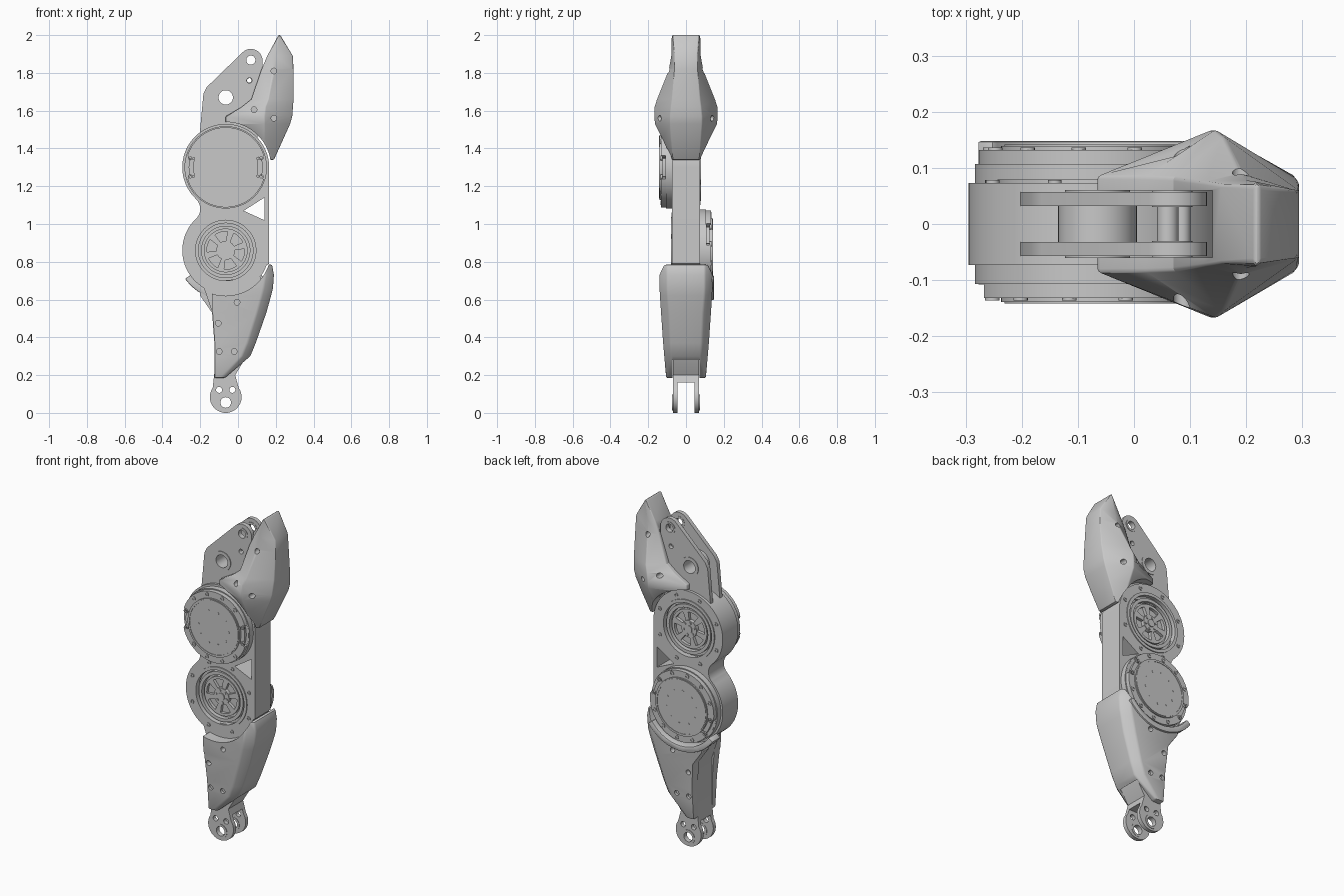
import bpy, bmesh, math
from math import cos, sin, radians

if "Cube" in bpy.data.objects:
    bpy.data.objects.remove(bpy.data.objects["Cube"], do_unlink=True)

GREY = (0.58, 0.58, 0.58, 1)
metal = bpy.data.materials.new("plain grey")
metal.use_nodes = True
metal.diffuse_color = GREY
metal.node_tree.nodes["Principled BSDF"].inputs["Base Color"].default_value = GREY

CX, UP, LOW = -0.065, 1.30, 0.86   # shared joint axis x, joint heights
HALF = 0.073                       # half thickness of the main body


def make(name, bm):
    bmesh.ops.recalc_face_normals(bm, faces=bm.faces)
    mesh = bpy.data.meshes.new(name)
    bm.to_mesh(mesh)
    bm.free()
    mesh.materials.append(metal)
    ob = bpy.data.objects.new(name, mesh)
    bpy.context.collection.objects.link(ob)
    return ob


def arc(x, z, r, a0, a1, n=24):
    steps = [radians(a0 + (a1 - a0) * i / n) for i in range(n + 1)]
    return [(x + r * cos(a), z + r * sin(a)) for a in steps]


def prism(name, pts, y0, y1):
    """Extrude an x-z outline along y."""
    bm = bmesh.new()
    a = [bm.verts.new((x, y0, z)) for x, z in pts]
    b = [bm.verts.new((x, y1, z)) for x, z in pts]
    bm.faces.new(a)
    bm.faces.new(b)
    for i in range(len(pts)):
        j = (i + 1) % len(pts)
        bm.faces.new((a[i], a[j], b[j], b[i]))
    return make(name, bm)


def disc(name, x, z, r, y0, y1, n=48):
    return prism(name, arc(x, z, r, 0, 360, n)[:-1], y0, y1)


def ring(name, x, z, r0, r1, y0, y1, n=48):
    """Tube along y with inner radius r0 and outer radius r1."""
    bm = bmesh.new()
    loops = [[bm.verts.new((px, y, pz)) for px, pz in arc(x, z, r, 0, 360, n)[:-1]]
             for r, y in ((r0, y0), (r1, y0), (r1, y1), (r0, y1))]
    for k in range(4):
        p, q = loops[k], loops[(k + 1) % 4]
        for i in range(n):
            j = (i + 1) % n
            bm.faces.new((p[i], p[j], q[j], q[i]))
    return make(name, bm)


def loft(name, rows):
    """Skin mirrored sections; each row is z and rear, bulge, nose (x, y) pairs."""
    bm = bmesh.new()
    secs = []
    for z, *pts in rows:
        full = pts + [(x, -y) for x, y in reversed(pts)]
        secs.append([bm.verts.new((x, y, z)) for x, y in full])
    for p, q in zip(secs, secs[1:]):
        for i in range(len(p)):
            j = (i + 1) % len(p)
            bm.faces.new((p[i], p[j], q[j], q[i]))
    bm.faces.new(secs[0])
    bm.faces.new(secs[-1])
    return make(name, bm)


def bake(ob):
    dg = bpy.context.evaluated_depsgraph_get()
    mesh = bpy.data.meshes.new_from_object(ob.evaluated_get(dg))
    ob.modifiers.clear()
    ob.data = mesh


def bevel(ob, width):
    m = ob.modifiers.new("soft edges", "BEVEL")
    m.width, m.segments, m.limit_method = width, 2, "ANGLE"
    m.angle_limit = radians(35)
    bake(ob)


def cut(ob, *cutters):
    for c in cutters:
        c.hide_render = True
        m = ob.modifiers.new("cut", "BOOLEAN")
        m.operation, m.solver, m.object = "DIFFERENCE", "EXACT", c
        bake(ob)
        bpy.data.objects.remove(c, do_unlink=True)


def box(x0, x1, y0, y1, z0, z1):
    return prism("cutter", [(x0, z0), (x1, z0), (x1, z1), (x0, z1)], y0, y1)


def drill(ob, holes, y0=-0.3, y1=0.3):
    cut(ob, *[disc("cutter", x, z, r, y0, y1, 24) for x, z, r in holes])


# Main body: two joint housings joined by a waisted web
outline = (arc(CX, UP, 0.23, 0, 226.7, 48) + arc(-0.272, 1.08, 0.072, 46.7, -46.7, 12)
           + arc(CX, LOW, 0.23, 133.3, 340, 40) + [(0.165, 0.79)])
body = prism("main_body", outline, -HALF, HALF)
cut(body, prism("cutter", [(0.03, 1.07), (0.14, 1.02), (0.14, 1.14)], -0.2, 0.2))


# Spoked bearing sunk into one face of the body
def bearing(side, z):
    def y(d):
        return side * (HALF + d)
    cut(body, disc("cutter", CX, z, 0.163, y(-0.03), y(0.02)))
    ring("bearing_rim", CX, z, 0.16, 0.178, y(-0.02), y(0.006))
    ring("bearing_inner_ring", CX, z, 0.128, 0.147, y(-0.04), y(-0.004))
    ring("bearing_spoke_ring", CX, z, 0.1, 0.116, y(-0.04), y(-0.012))
    disc("bearing_hub", CX, z, 0.05, y(-0.04), y(-0.008), 32)
    disc("bearing_hub_cap", CX, z, 0.022, y(-0.02), y(-0.002), 24)
    for k in range(6):
        a = 60 * k + 15
        spoke = arc(CX, z, 0.04, a - 14, a + 14, 2) + arc(CX, z, 0.108, a + 10, a - 10, 4)
        prism("bearing_spoke", spoke, y(-0.04), y(-0.012))
        bx, bz = arc(CX, z, 0.036, a + 30, a + 30, 1)[0]
        disc("hub_bolt", bx, bz, 0.007, y(-0.02), y(-0.003), 12)
    for k in range(8):
        bx, bz = arc(CX, z, 0.203, 45 * k + 22, 45 * k + 22, 1)[0]
        ring("housing_bolt", bx, bz, 0.006, 0.012, y(-0.01), y(0.005), 16)


# Raised motor drum with stepped cap and notched flange
def drum(side, z, turn):
    def y(d):
        return side * d
    disc("drum_base", CX, z, 0.218, y(0.06), y(0.107), 64)
    flange = ring("drum_flange", CX, z, 0.16, 0.212, y(0.1), y(0.132), 64)
    for a in (turn, turn + 180):
        wedge = arc(CX, z, 0.15, a - 17, a + 17, 4) + arc(CX, z, 0.25, a + 17, a - 17, 4)
        cut(flange, prism("cutter", wedge, y(0.108), y(0.2)))
        tab = arc(CX, z, 0.15, a - 14, a + 14, 4) + arc(CX, z, 0.196, a + 14, a - 14, 4)
        prism("drum_tab", tab, y(0.1), y(0.124))
    disc("drum_cap", CX, z, 0.172, y(0.1), y(0.139), 64)
    ring("drum_cap_lip", CX, z, 0.158, 0.166, y(0.13), y(0.142), 64)
    for k in range(12):
        a = turn + 30 * k + 15
        bx, bz = arc(CX, z, 0.194, a, a, 1)[0]
        ring("drum_bolt", bx, bz, 0.006, 0.013, y(0.125), y(0.136), 16)
    for k in range(10):
        a = turn + 36 * k
        bx, bz = arc(CX, z, 0.1, a, a, 1)[0]
        disc("cap_dimple", bx, bz, 0.006, y(0.13), y(0.141), 8)


bearing(-1, LOW)
bearing(1, UP)
drum(-1, UP, 0)
drum(1, LOW, 25)

# Upper bracket: twin plates with bushing and spacers
plate_outline = ([(-0.208, 1.42), (0.1, 1.42), (0.13, 1.84)] + arc(0.068, 1.865, 0.062, 0, 135, 14)
                 + [(-0.165, 1.725), (-0.183, 1.69)])
PIVOT = (CX, 1.67)
for s in (-1, 1):
    plate = prism("upper_plate", plate_outline, s * 0.032, s * 0.057)
    drill(plate, [(*PIVOT, 0.05), (0.068, 1.868, 0.026), (0.06, 1.76, 0.014)])
    ring("plate_bushing", 0.068, 1.868, 0.024, 0.036, s * 0.03, s * 0.06, 32)
ring("pivot_bushing", *PIVOT, 0.038, 0.058, -0.061, 0.061)
ring("pivot_spacer", *PIVOT, 0.038, 0.07, -0.034, 0.034)
ring("small_spacer", 0.06, 1.76, 0.012, 0.019, -0.034, 0.034, 24)

# Upper cover: flared shell, slotted for the plates and scooped round the joint
upper = loft("upper_cover", [
    (2.00, (0.214, 0.066), (0.219, 0.075), (0.224, 0.066)),
    (1.89, (0.155, 0.07), (0.2, 0.078), (0.29, 0.06)),
    (1.82, (0.125, 0.075), (0.19, 0.09), (0.294, 0.062)),
    (1.66, (0.07, 0.082), (0.16, 0.155), (0.294, 0.075)),
    (1.62, (0.02, 0.084), (0.145, 0.168), (0.291, 0.08)),
    (1.57, (-0.065, 0.085), (0.14, 0.168), (0.287, 0.085)),
    (1.53, (-0.065, 0.085), (0.14, 0.166), (0.276, 0.085)),
    (1.45, (0.05, 0.085), (0.14, 0.125), (0.24, 0.08)),
    (1.34, (0.1, 0.068), (0.15, 0.078), (0.19, 0.07))])
bevel(upper, 0.006)
cut(upper, box(-0.2, 0.14, -0.06, 0.06, 1.2, 2.1), disc("cutter", CX, UP, 0.24, -0.3, 0.3, 96))
UPPER_SCREWS = [(0.19, 1.81), (0.085, 1.605), (0.19, 1.56)]
drill(upper, [(x, z, 0.015) for x, z in UPPER_SCREWS])
for x, z in UPPER_SCREWS:
    disc("upper_cover_screw", x, z, 0.016, -0.055, 0.055, 16)

# Lower link: tapering shank ending in a two-pronged fork
link = prism("lower_link", [(-0.19, 0.69), (-0.125, 0.5), (-0.122, 0.24)]
             + arc(CX, 0.084, 0.084, 145, 395, 32)
             + [(-0.015, 0.2), (0.045, 0.3), (0.09, 0.45), (0.12, 0.72)], -0.07, 0.07)
cut(link, box(-0.3, 0.2, -0.046, 0.046, -0.1, 0.16))
drill(link, [(CX, 0.055, 0.038), (-0.1, 0.122, 0.016), (-0.03, 0.122, 0.016)])
for s in (-1, 1):
    ring("fork_bushing", CX, 0.055, 0.028, 0.042, s * 0.044, s * 0.073, 32)

# Lower cover: tapered shell wrapping the link, open at the rear
lower = loft("lower_cover", [
    (0.785, (0.1, 0.12), (0.155, 0.122), (0.18, 0.1)),
    (0.73, (-0.02, 0.138), (0.145, 0.14), (0.19, 0.1)),
    (0.66, (-0.2, 0.138), (0.135, 0.14), (0.185, 0.1)),
    (0.62, (-0.2, 0.136), (0.125, 0.138), (0.175, 0.098)),
    (0.53, (-0.137, 0.132), (0.1, 0.132), (0.15, 0.09)),
    (0.37, (-0.125, 0.121), (0.05, 0.121), (0.094, 0.083)),
    (0.30, (-0.125, 0.115), (0.02, 0.115), (0.065, 0.08)),
    (0.185, (-0.125, 0.105), (-0.09, 0.105), (-0.07, 0.1))])
bevel(lower, 0.008)
cut(lower, box(-0.4, 0.04, -0.071, 0.071, 0.1, 0.9),
    disc("cutter", CX, LOW, 0.24, -0.3, 0.3, 96),
    box(-0.4, -0.137, -0.3, 0.0, 0.45, 0.9))
LOWER_SCREWS = [(-0.105, 0.475), (-0.1, 0.325), (-0.02, 0.325), (-0.005, 0.585)]
drill(lower, [(x, z, 0.015) for x, z in LOWER_SCREWS])
for x, z in LOWER_SCREWS:
    disc("lower_cover_screw", x, z, 0.016, -0.1, 0.1, 16)

# Curved lip cradling the rear drum
lip = arc(CX, LOW, 0.228, 215, 325, 32) + arc(CX, LOW, 0.262, 325, 215, 32)
bevel(prism("drum_cradle", lip, 0.07, 0.148), 0.005)

# Smooth curved walls, keep hard edges crisp
for ob in bpy.context.collection.objects:
    if ob.type == "MESH" and ob.data.materials and ob.data.materials[0] == metal:
        ob.data.shade_smooth()
        ob.data.set_sharp_from_angle(angle=radians(28))
